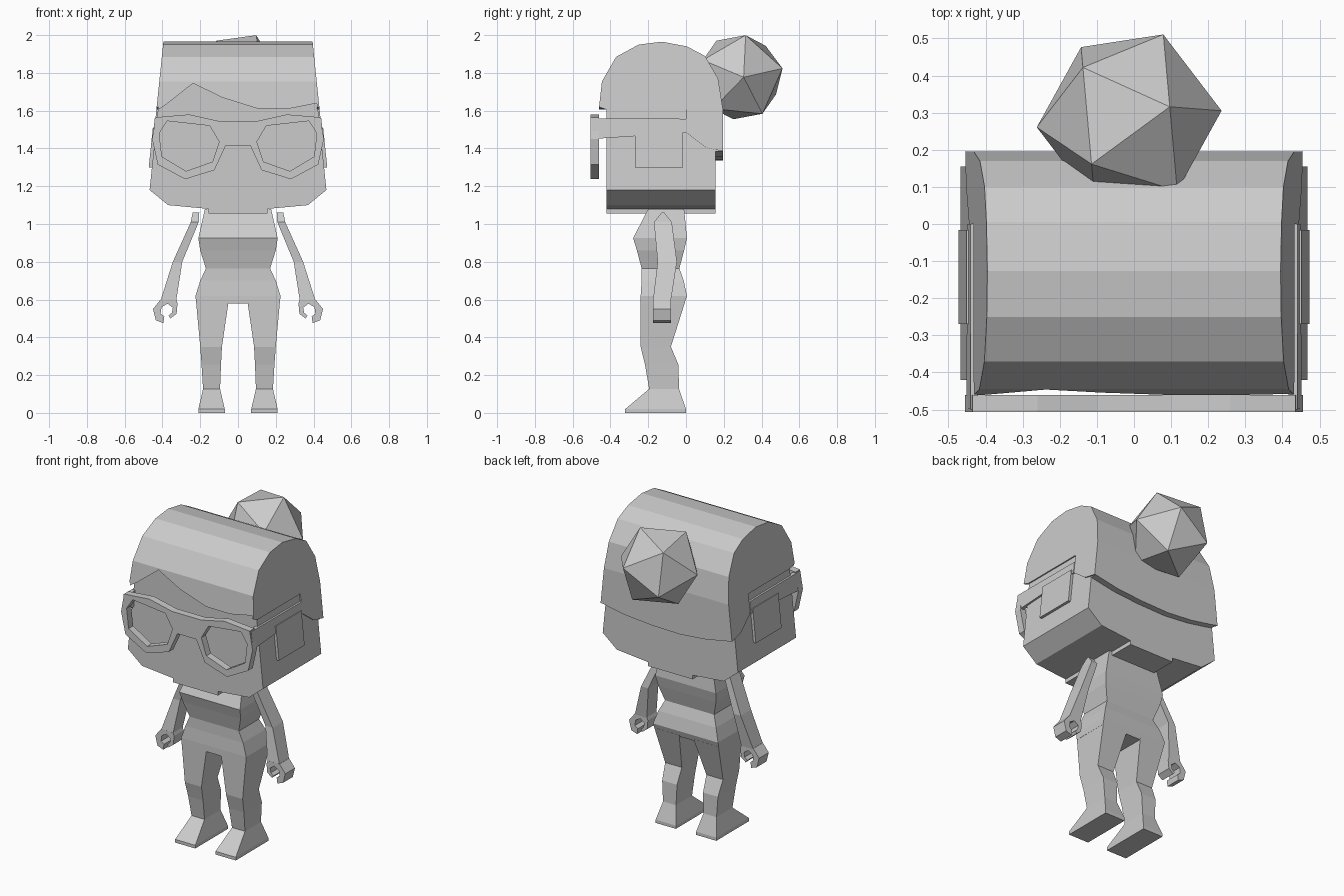
import bpy, bmesh
from mathutils import Vector, Matrix

cube = bpy.data.objects.get("Cube")
if cube:
    bpy.data.objects.remove(cube)

grey = bpy.data.materials.new("light_grey")
grey.use_nodes = True
grey.diffuse_color = (0.6, 0.6, 0.6, 1)
grey.node_tree.nodes["Principled BSDF"].inputs["Base Color"].default_value = (0.6, 0.6, 0.6, 1)


def finish(name, bm):
    bmesh.ops.recalc_face_normals(bm, faces=bm.faces)
    me = bpy.data.meshes.new(name)
    bm.to_mesh(me)
    bm.free()
    me.materials.append(grey)
    ob = bpy.data.objects.new(name, me)
    bpy.context.collection.objects.link(ob)
    return ob


def loft(name, loops):
    """Skin a list of closed loops and cap both ends."""
    bm = bmesh.new()
    rings = [[bm.verts.new(p) for p in loop] for loop in loops]
    n = len(rings[0])
    for a, b in zip(rings, rings[1:]):
        for i in range(n):
            j = (i + 1) % n
            bm.faces.new((a[i], a[j], b[j], b[i]))
    bm.faces.new(rings[0])
    bm.faces.new(rings[-1])
    return finish(name, bm)


def limb(name, sections, s=1):
    """Sections are (z, x0, x1, y_front, y_back); s mirrors in x."""
    return loft(name, [[(s * a, f, z), (s * b, f, z), (s * b, k, z), (s * a, k, z)]
                       for z, a, b, f, k in sections])


def half_width(z):
    # sides of the head lean inward toward the top
    return 0.395 + 0.103 * (1.965 - z)


def side_plate(name, yz, s, inner, outer):
    """Prism lying on the leaning side of the head."""
    return loft(name, [[(s * (half_width(z) + d), y, z) for y, z in yz] for d in (inner, outer)])


# Head with bevelled jaw and small chin step
jaw = [(0.155, 1.055), (0.155, 1.08), (0.37, 1.10), (0.468, 1.18), (0.409, 1.75)]
head_outline = jaw + [(-x, z) for x, z in reversed(jaw)]
loft("head", [[(x, y, z) for x, z in head_outline] for y in (-0.42, 0.155)])

# Hair cap: shell section swept across, with a wavy fringe and a dipping nape
dome = [(-0.445, 1.755), (-0.37, 1.885), (-0.25, 1.95), (-0.127, 1.965), (0.005, 1.94),
        (0.10, 1.89), (0.17, 1.77), (0.195, 1.61)]
# fraction of half width, fringe height, nape height
stations = [(-0.98, 1.605, 1.385), (-0.88, 1.635, 1.375), (-0.57, 1.745, 1.35),
            (-0.2, 1.67, 1.335), (0.23, 1.612, 1.34), (0.62, 1.61, 1.355), (0.98, 1.64, 1.385)]
loops = []
for f, zf, zb in stations:
    yf = -0.46 + 0.015 * (zf - 1.62) / 0.135
    section = [(-0.415, zf), (yf, zf)] + dome + [(0.195, zb), (0.15, zb), (0.15, 1.748), (-0.415, 1.748)]
    loops.append([(f * half_width(z), y, z) for y, z in section])
loft("hair_cap", loops)

hair_side = [(-0.46, 1.62)] + dome + [(0.195, 1.385), (0.105, 1.405), (0.0, 1.485),
                                      (0.0, 1.605), (-0.42, 1.605)]
ear = [(-0.27, 1.30), (-0.016, 1.30), (-0.016, 1.51), (-0.27, 1.51)]
temple = [(-0.5, 1.56), (0.0, 1.557), (0.0, 1.485), (-0.27, 1.465), (-0.495, 1.45)]
for s, side in ((1, "left"), (-1, "right")):
    side_plate("hair_side_" + side, hair_side, s, -0.012, 0.0)
    side_plate("ear_pad_" + side, ear, s, -0.03, 0.009)
    side_plate("glasses_arm_" + side, temple, s, -0.02, 0.004)

# Faceted hair bun, tilted
bm = bmesh.new()
up = Vector((0.113, 0.034, 0.23)).normalized()
ring = Vector((-0.037, 0.222, 0.098))
ring = (ring - up * ring.dot(up)).normalized()
ax = -ring
ay = up.cross(ax)
rot = Matrix((ax, ay, up)).transposed().to_4x4()
bmesh.ops.create_icosphere(bm, subdivisions=1, radius=0.25,
                           matrix=Matrix.Translation((-0.013, 0.283, 1.777)) @ rot)
finish("hair_bun", bm)

# Glasses frame: filled flat curve with two open lenses
frame_half = [(0.10, 1.545), (0.26, 1.58), (0.435, 1.565), (0.455, 1.45), (0.425, 1.315),
              (0.28, 1.237), (0.125, 1.285), (0.065, 1.415)]
lens = [(0.15, 1.52), (0.375, 1.545), (0.417, 1.48), (0.403, 1.357), (0.275, 1.28),
        (0.135, 1.33), (0.10, 1.435)]
outlines = [frame_half + [(-x, z) for x, z in reversed(frame_half)],
            lens, [(-x, z) for x, z in lens]]
curve = bpy.data.curves.new("frame_curve", "CURVE")
curve.dimensions = "2D"
curve.fill_mode = "BOTH"
curve.extrude = 0.0225
for pts in outlines:
    sp = curve.splines.new("POLY")
    sp.points.add(len(pts) - 1)
    for p, (x, z) in zip(sp.points, pts):
        p.co = (x, z, 0, 1)
    sp.use_cyclic_u = True
temp = bpy.data.objects.new("frame_temp", curve)
bpy.context.collection.objects.link(temp)
dg = bpy.context.evaluated_depsgraph_get()
bm = bmesh.new()
frame_mesh = bpy.data.meshes.new_from_object(temp.evaluated_get(dg))
bm.from_mesh(frame_mesh)
bpy.data.objects.remove(temp)
bpy.data.meshes.remove(frame_mesh)
bmesh.ops.remove_doubles(bm, verts=bm.verts, dist=0.0005)
for v in bm.verts:
    x, z, d = v.co
    v.co = (x, -0.4835 - d, z)
for f in bm.faces:
    f.smooth = False
    f.material_index = 0
finish("glasses_frame", bm)

# Torso and hips
limb("torso", [(z, -w, w, f, k) for z, w, f, k in (
    (1.08, 0.175, -0.20, -0.01), (0.925, 0.21, -0.28, 0.005), (0.86, 0.20, -0.26, -0.01),
    (0.765, 0.17, -0.235, -0.035), (0.70, 0.20, -0.235, -0.012), (0.62, 0.225, -0.24, 0.005),
    (0.58, 0.222, -0.24, -0.008))])

# Hooked hand outline in x, z
hand = [(0.41, 0.60), (0.45, 0.55), (0.435, 0.49), (0.395, 0.475), (0.39, 0.51), (0.41, 0.525),
        (0.405, 0.56), (0.373, 0.578), (0.345, 0.557), (0.35, 0.53), (0.368, 0.515),
        (0.357, 0.50), (0.325, 0.525), (0.32, 0.58), (0.327, 0.60)]
for s, side in ((1, "left"), (-1, "right")):
    # Leg tapering to a wedge foot
    limb("leg_" + side, [
        (0.59, 0.05, 0.222, -0.24, -0.004), (0.35, 0.085, 0.20, -0.24, -0.08),
        (0.255, 0.09, 0.193, -0.217, -0.04), (0.127, 0.095, 0.185, -0.195, -0.037),
        (0.02, 0.07, 0.21, -0.322, 0.0), (0.0, 0.07, 0.21, -0.322, 0.0)], s)
    # Bent arm
    limb("arm_" + side, [
        (1.06, 0.205, 0.24, -0.13, -0.115), (1.01, 0.208, 0.25, -0.17, -0.075),
        (0.80, 0.295, 0.345, -0.15, -0.048), (0.595, 0.327, 0.41, -0.175, -0.08)], s)
    loft("hand_" + side, [[(s * x, y, z) for x, z in hand] for y in (-0.175, -0.08)])
